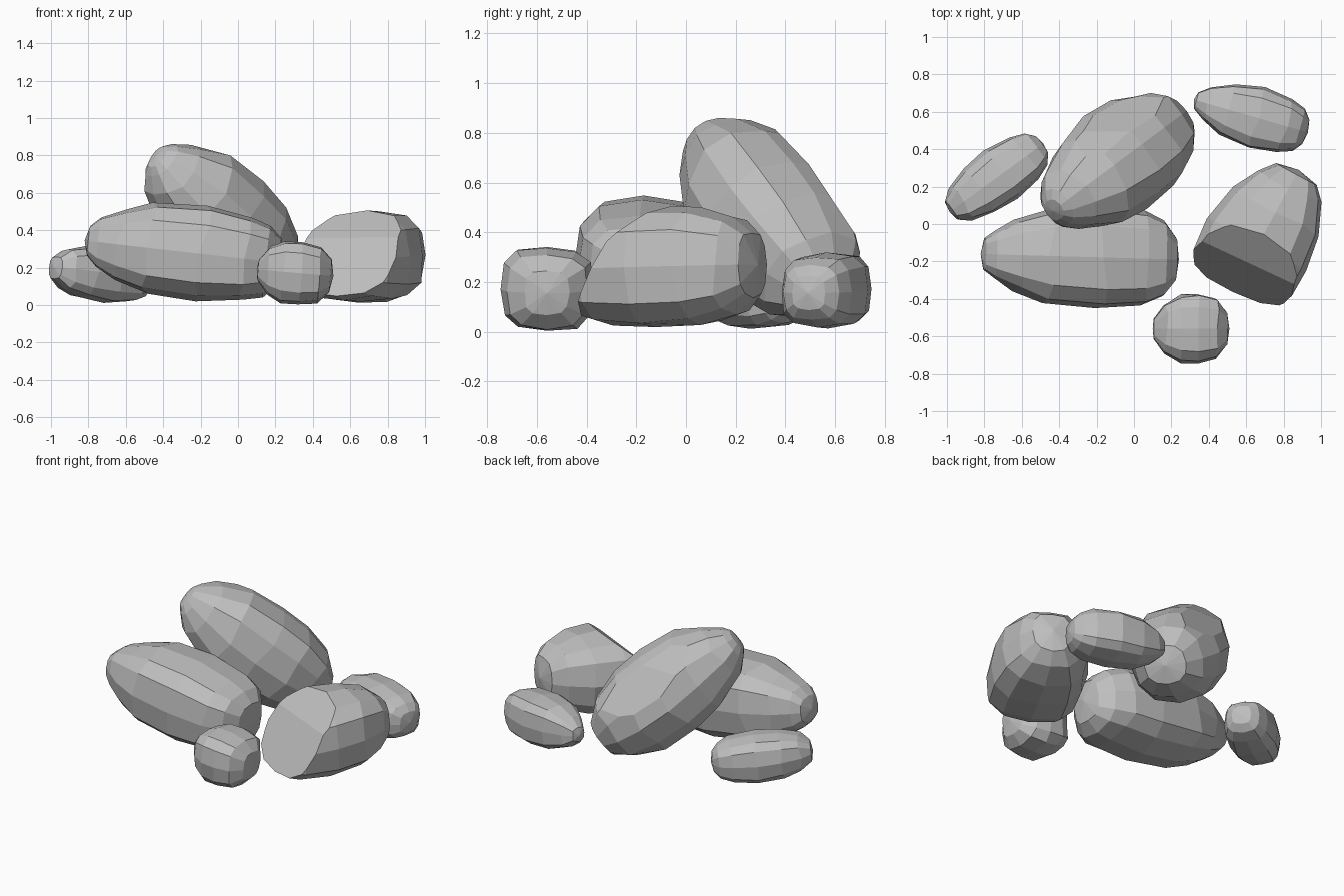
import bpy, bmesh, math, random
from mathutils import Vector

old = bpy.data.objects.get("Cube")
if old:
    bpy.data.objects.remove(old, do_unlink=True)

stone = bpy.data.materials.new("grey_stone")
stone.use_nodes = True
grey = (0.52, 0.52, 0.52, 1)
stone.diffuse_color = grey
stone.node_tree.nodes["Principled BSDF"].inputs["Base Color"].default_value = grey
stone.node_tree.nodes["Principled BSDF"].inputs["Roughness"].default_value = 0.9

SIDES = 12


def rounded(v, power):
    """Push a sine or cosine outwards for a squarer cross-section."""
    return math.copysign(abs(v) ** (2 / power), v)


def rock(name, tip, end, stations, seed, power=2.6, cuts=()):
    """Loft uneven rings from tip to end; stations are (fraction, half width, half height)."""
    rng = random.Random(seed)
    tip, end = Vector(tip), Vector(end)
    axis = (end - tip).normalized()
    side = Vector((0, 0, 1)).cross(axis).normalized()
    up = axis.cross(side)
    length = (end - tip).length
    bm = bmesh.new()
    rings = []
    for t, w, h in stations:
        ring = []
        for i in range(SIDES):
            a = math.tau * i / SIDES
            r = rng.uniform(0.97, 1.03)
            slide = rng.uniform(-0.02, 0.02) * length if 0.1 < t < 0.9 else 0
            p = tip.lerp(end, t) + axis * slide
            p += side * (w * r * rounded(math.cos(a), power))
            p += up * (h * r * rounded(math.sin(a), power))
            p.z = max(p.z, 0.003)
            ring.append(bm.verts.new(p))
        rings.append(ring)
    for a, b in zip(rings, rings[1:]):
        for i in range(SIDES):
            j = (i + 1) % SIDES
            bm.faces.new((a[i], a[j], b[j], b[i]))
    # Shallow pointed caps
    for ring, peak in ((rings[0], tip), (rings[-1], end)):
        pole = bm.verts.new(peak)
        for i in range(SIDES):
            bm.faces.new((ring[i], ring[(i + 1) % SIDES], pole))
    # Broken flat faces
    for point, normal in cuts:
        res = bmesh.ops.bisect_plane(bm, geom=bm.verts[:] + bm.edges[:] + bm.faces[:],
                                     plane_co=point, plane_no=Vector(normal).normalized(),
                                     clear_outer=True)
        rim = [e for e in res["geom_cut"] if isinstance(e, bmesh.types.BMEdge)]
        bmesh.ops.holes_fill(bm, edges=rim, sides=0)
    bmesh.ops.recalc_face_normals(bm, faces=bm.faces)
    mesh = bpy.data.meshes.new(name)
    bm.to_mesh(mesh)
    bm.free()
    mesh.materials.append(stone)
    obj = bpy.data.objects.new(name, mesh)
    bpy.context.collection.objects.link(obj)


# Large rocks
rock("long_front_rock", (-0.82, -0.16, 0.345), (0.24, -0.19, 0.225),
     [(0.02, 0.09, 0.08), (0.07, 0.125, 0.135), (0.18, 0.19, 0.19), (0.33, 0.25, 0.24),
      (0.6, 0.275, 0.255), (0.82, 0.255, 0.22), (0.92, 0.205, 0.19), (0.98, 0.12, 0.13)], 3, 2.8)

rock("tall_leaning_rock", (-0.435, 0.07, 0.8), (0.235, 0.57, 0.14),
     [(0.01, 0.06, 0.07), (0.04, 0.11, 0.11), (0.12, 0.18, 0.18), (0.3, 0.265, 0.265),
      (0.5, 0.3, 0.285), (0.7, 0.285, 0.275), (0.87, 0.22, 0.215), (0.98, 0.13, 0.12)], 5, 2.3,
     cuts=[((0, 0.45, 0.72), (0, 0.72, 0.69)), ((0, 0.57, 0.56), (0, 0.83, 0.55))])

rock("broken_right_rock", (0.48, -0.45, 0.25), (0.88, 0.29, 0.27),
     [(0.02, 0.22, 0.18), (0.2, 0.295, 0.23), (0.45, 0.3, 0.245), (0.7, 0.265, 0.24),
      (0.88, 0.19, 0.2), (0.97, 0.12, 0.13)], 8, 2.7,
     cuts=[((0.66, -0.28, 0.28), (-0.37, -0.78, 0.49)),
           ((0.65, -0.12, 0.44), (-0.28, -0.58, 0.76))])

# Small rocks
rock("small_front_rock", (0.1, -0.56, 0.19), (0.51, -0.56, 0.155),
     [(0.02, 0.06, 0.055), (0.16, 0.135, 0.13), (0.35, 0.18, 0.165), (0.58, 0.19, 0.17),
      (0.82, 0.165, 0.15), (0.96, 0.09, 0.09)], 11, 3)

rock("small_back_rock", (0.32, 0.665, 0.18), (0.93, 0.49, 0.155),
     [(0.02, 0.045, 0.045), (0.12, 0.09, 0.095), (0.3, 0.14, 0.14), (0.55, 0.17, 0.15),
      (0.8, 0.15, 0.14), (0.92, 0.115, 0.11), (0.98, 0.07, 0.07)], 14, 3.1)

rock("small_left_rock", (-0.985, 0.065, 0.2), (-0.485, 0.43, 0.13),
     [(0.02, 0.06, 0.06), (0.12, 0.105, 0.11), (0.3, 0.14, 0.14), (0.55, 0.155, 0.15),
      (0.8, 0.135, 0.13), (0.92, 0.105, 0.1), (0.98, 0.06, 0.06)], 17, 2.9)
